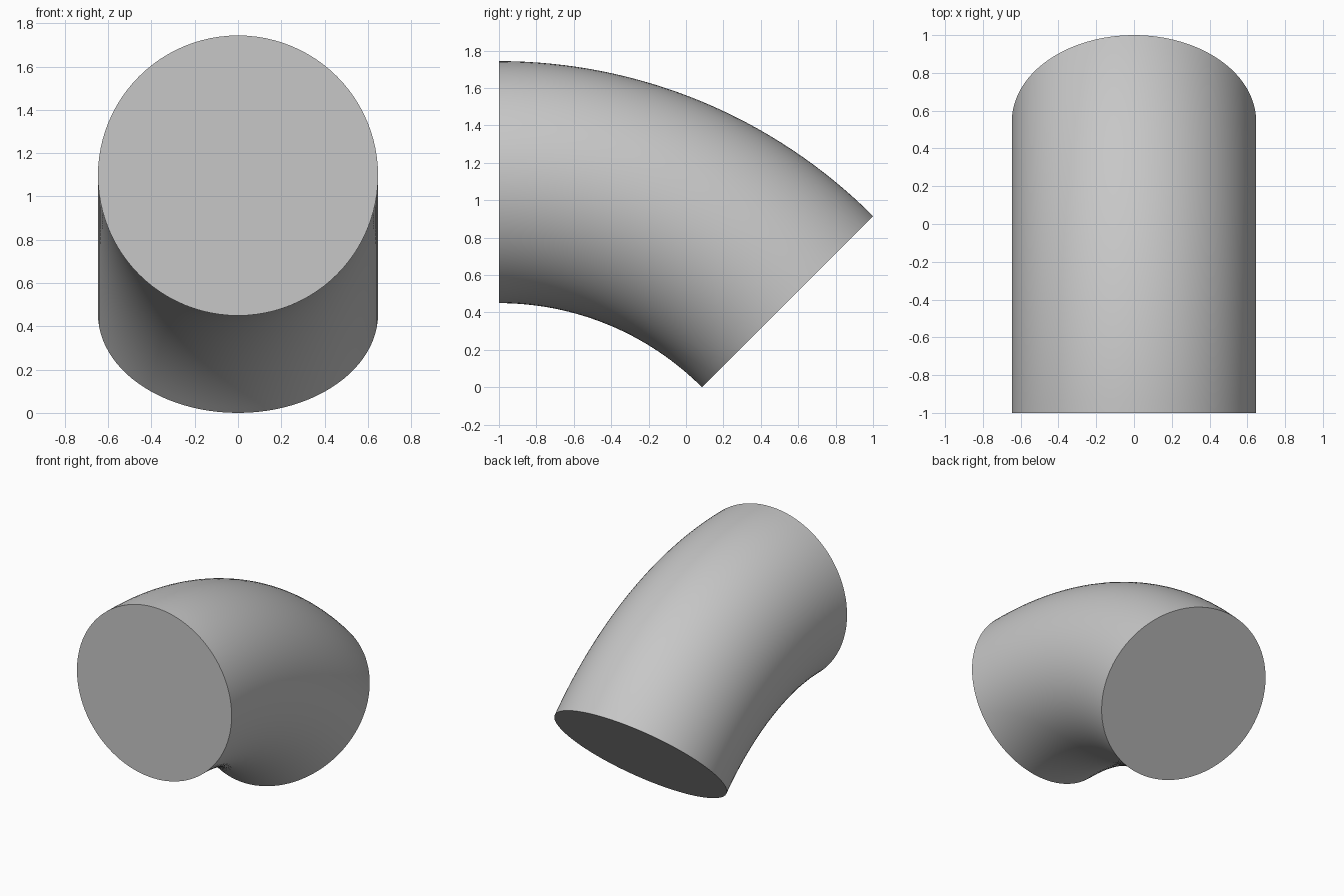
import bpy
import bmesh
import math
from mathutils import Vector

cube = bpy.data.objects.get("Cube")
if cube:
    bpy.data.objects.remove(cube, do_unlink=True)

TUBE = 0.647
SWEEP = math.radians(45)
BEND = 2 / math.sin(SWEEP) - TUBE
PIVOT = Vector((0, -1, -(BEND - TUBE) * math.cos(SWEEP)))
SIDES = 96
STEPS = 32

# Grey material
grey = bpy.data.materials.new("light_grey")
grey.use_nodes = True
colour = (0.57, 0.57, 0.57, 1)
grey.diffuse_color = colour
grey.node_tree.nodes["Principled BSDF"].inputs["Base Color"].default_value = colour

# Solid pipe elbow: a circular section swept about the bend pivot
bm = bmesh.new()
rings = []
for step in range(STEPS + 1):
    a = SWEEP * step / STEPS
    outward = Vector((0, math.sin(a), math.cos(a)))
    ring = []
    for side in range(SIDES):
        t = math.tau * side / SIDES
        across = Vector((TUBE * math.sin(t), 0, 0))
        ring.append(bm.verts.new(PIVOT + outward * (BEND + TUBE * math.cos(t)) + across))
    rings.append(ring)

for near, far in zip(rings, rings[1:]):
    for i in range(SIDES):
        j = (i + 1) % SIDES
        bm.faces.new((near[i], near[j], far[j], far[i]))

# Flat end caps
bm.faces.new(rings[0])
bm.faces.new(rings[-1])
bmesh.ops.recalc_face_normals(bm, faces=bm.faces[:])

mesh = bpy.data.meshes.new("pipe_elbow")
bm.to_mesh(mesh)
bm.free()
mesh.materials.append(grey)
elbow = bpy.data.objects.new("pipe_elbow", mesh)
bpy.context.collection.objects.link(elbow)

# Smooth tube wall with crisp rims
bpy.ops.object.select_all(action="DESELECT")
elbow.select_set(True)
bpy.context.view_layer.objects.active = elbow
bpy.ops.object.shade_smooth_by_angle(angle=math.radians(30))
